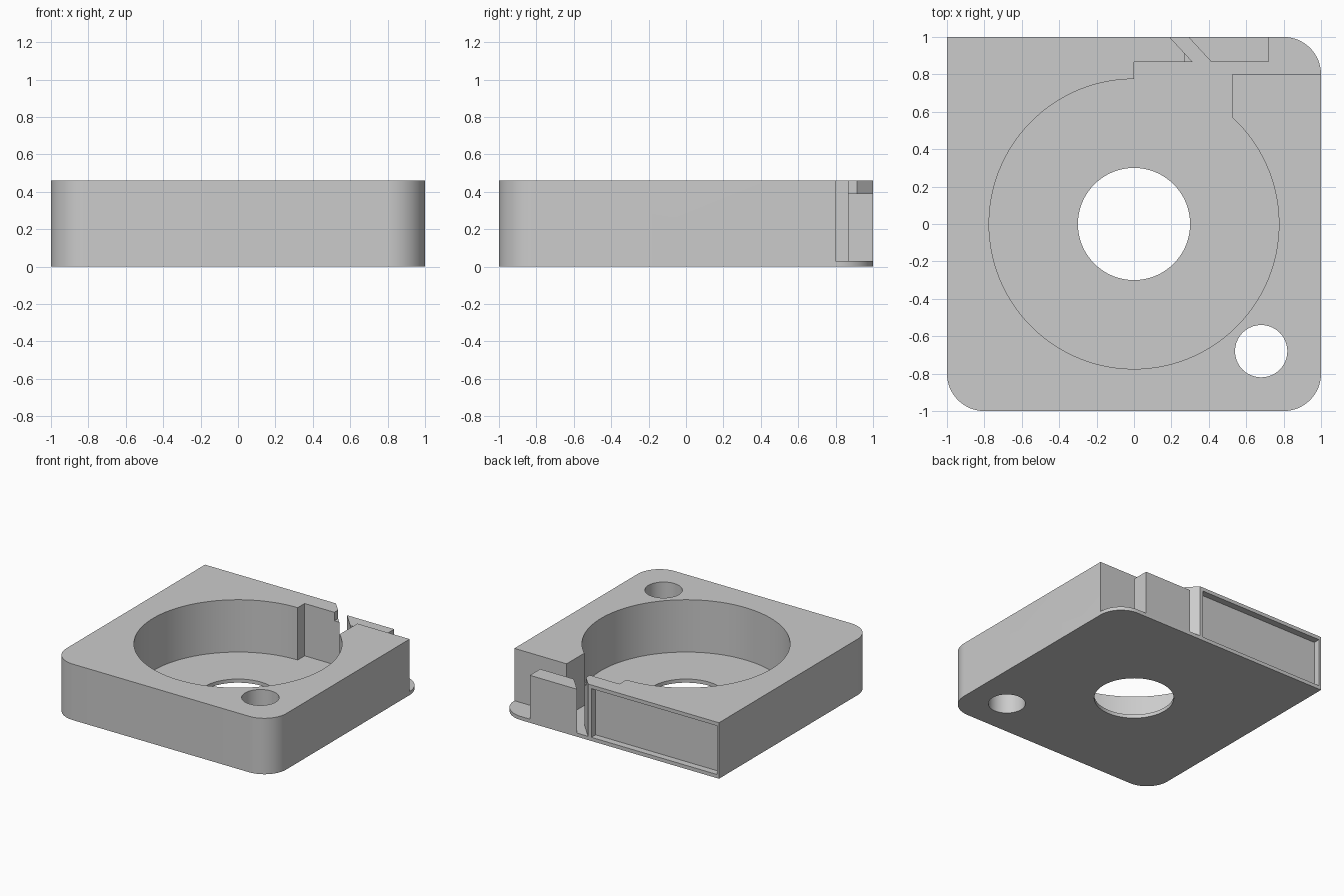
import bpy, bmesh, math

cube = bpy.data.objects.get("Cube")
if cube:
    bpy.data.objects.remove(cube, do_unlink=True)

HEIGHT, FLOOR, STEP = 0.46, 0.03, 0.39

grey = bpy.data.materials.new("plain grey")
grey.use_nodes = True
colour = (0.6, 0.6, 0.6, 1)
grey.diffuse_color = colour
grey.node_tree.nodes["Principled BSDF"].inputs["Base Color"].default_value = colour


def arc(cx, cy, r, start, end, n):
    """Points along an arc, angles in degrees."""
    angles = [math.radians(start + (end - start) * i / n) for i in range(n + 1)]
    return [(cx + r * math.cos(a), cy + r * math.sin(a)) for a in angles]


def prism(name, outline, z0, z1):
    """Extrude a flat outline between two heights."""
    bm = bmesh.new()
    base = bm.faces.new([bm.verts.new((x, y, z0)) for x, y in outline])
    top = bmesh.ops.extrude_face_region(bm, geom=[base])["geom"]
    verts = [v for v in top if isinstance(v, bmesh.types.BMVert)]
    bmesh.ops.translate(bm, verts=verts, vec=(0, 0, z1 - z0))
    bmesh.ops.recalc_face_normals(bm, faces=bm.faces)
    mesh = bpy.data.meshes.new(name)
    bm.to_mesh(mesh)
    bm.free()
    mesh.materials.append(grey)
    obj = bpy.data.objects.new(name, mesh)
    bpy.context.collection.objects.link(obj)
    return obj


def box(name, x0, x1, y0, y1, z0, z1):
    return prism(name, [(x0, y0), (x1, y0), (x1, y1), (x0, y1)], z0, z1)


def disc(name, x, y, r, n):
    return prism(name, arc(x, y, r, 0, 360, n)[:-1], -0.2, 1)


# Square housing with three rounded corners and one sharp corner
outline = [(-1, 1)]
for cx, cy, start in ((-0.8, -0.8, 180), (0.8, -0.8, 270), (0.8, 0.8, 0)):
    outline += arc(cx, cy, 0.2, start, start + 90, 16)
housing = prism("housing", outline, 0, HEIGHT)

# Round chamber joined to the outlet channel and the slanted slot
R = 0.775
edge_x = 0.525
start = math.degrees(math.acos(edge_x / R))
chamber = arc(0, 0, R, start, -270, 96) + [
    (0, 0.865), (0.315, 0.865), (0.0975, 1.1), (0.1975, 1.1), (0.415, 0.865),
    (0.72, 0.865), (0.72, 1.1), (1.1, 1.1), (1.1, 0.8), (edge_x, 0.8)]

cutters = [
    prism("chamber_cutter", chamber, FLOOR, 1),
    disc("centre_hole_cutter", 0, 0, 0.3, 64),
    disc("corner_hole_cutter", 0.68, -0.68, 0.14, 40),
    # Lowered top of the guide block and the wall tip
    box("step_cutter", 0.27, 0.8, 0.84, 1.1, STEP, 1),
    # Shallow panel in the back wall
    box("back_panel_cutter", -0.98, 0.16, 0.945, 1.1, FLOOR, HEIGHT - 0.03),
]

bpy.context.view_layer.objects.active = housing
for cutter in cutters:
    mod = housing.modifiers.new(cutter.name, 'BOOLEAN')
    mod.operation = 'DIFFERENCE'
    mod.solver = 'EXACT'
    mod.object = cutter
    bpy.ops.object.modifier_apply(modifier=mod.name)
    bpy.data.objects.remove(cutter, do_unlink=True)

bpy.ops.object.select_all(action='DESELECT')
housing.select_set(True)
bpy.ops.object.shade_smooth_by_angle(angle=math.radians(30))
